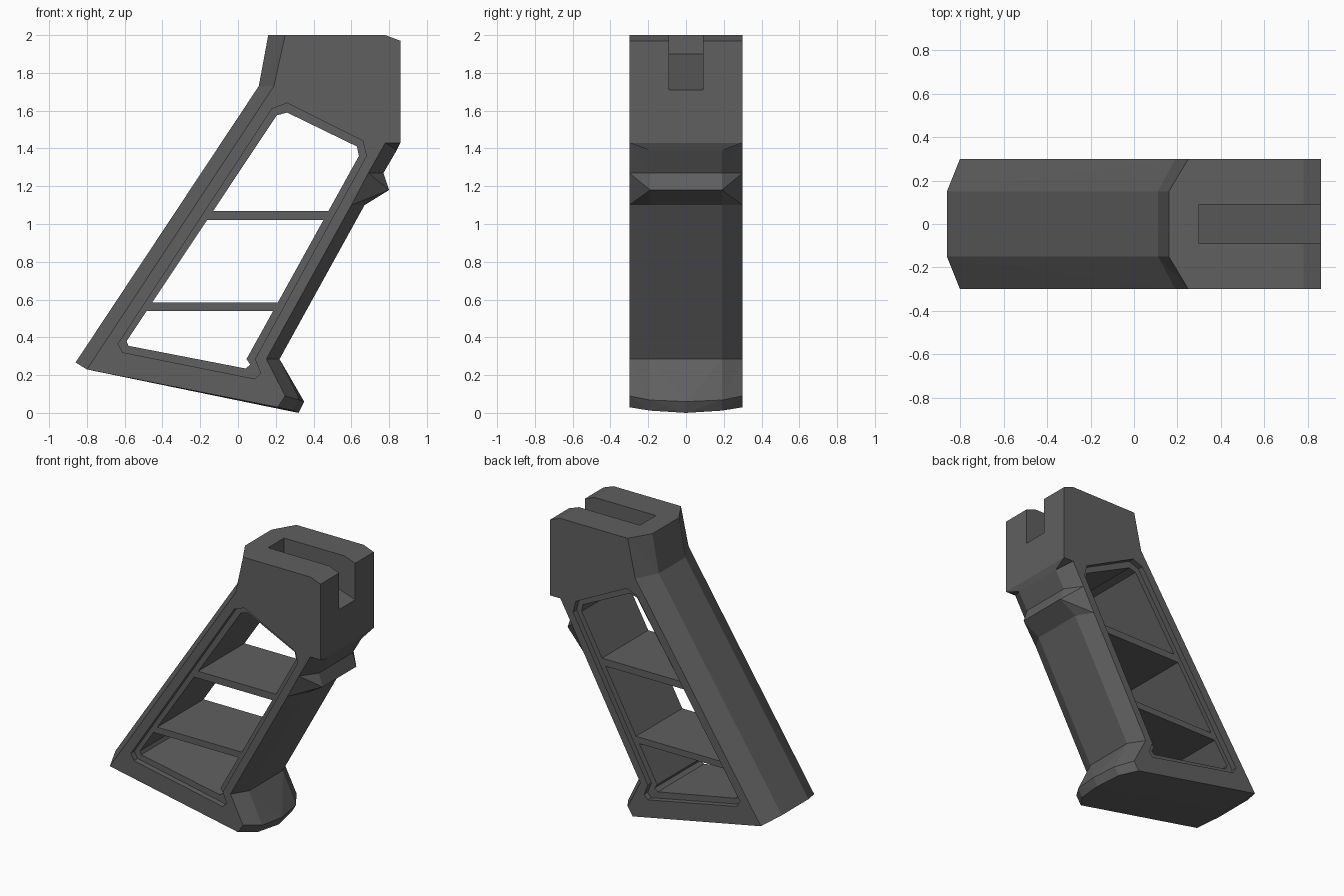
import bpy
import bmesh

if "Cube" in bpy.data.objects:
    bpy.data.objects.remove(bpy.data.objects["Cube"], do_unlink=True)

HALF = 0.30      # half width of the grip
RECESS = 0.26    # half width between the recessed window ledges

grey = bpy.data.materials.new("dark_grey")
grey.use_nodes = True
grey.diffuse_color = (0.115, 0.115, 0.117, 1)
grey.node_tree.nodes["Principled BSDF"].inputs["Base Color"].default_value = grey.diffuse_color


def finish(name, bm):
    bmesh.ops.recalc_face_normals(bm, faces=bm.faces)
    mesh = bpy.data.meshes.new(name)
    bm.to_mesh(mesh)
    bm.free()
    mesh.materials.append(grey)
    obj = bpy.data.objects.new(name, mesh)
    bpy.context.collection.objects.link(obj)
    return obj


def prism(name, outline, y0, y1):
    """Extrude an x-z outline from y0 to y1."""
    bm = bmesh.new()
    face = bm.faces.new([bm.verts.new((x, y0, z)) for x, z in outline])
    ext = bmesh.ops.extrude_face_region(bm, geom=[face])["geom"]
    moved = [v for v in ext if isinstance(v, bmesh.types.BMVert)]
    bmesh.ops.translate(bm, verts=moved, vec=(0, y1 - y0, 0))
    return finish(name, bm)


def cut(target, cutter):
    cutter.hide_render = True
    mod = target.modifiers.new("cut", "BOOLEAN")
    mod.operation = "DIFFERENCE"
    mod.solver = "EXACT"
    mod.object = cutter
    bpy.context.view_layer.objects.active = target
    bpy.ops.object.modifier_apply(modifier=mod.name)
    bpy.data.objects.remove(cutter, do_unlink=True)


# Front edge profiles, top to bottom, at the side and in the middle
front_side = [(.78, 2), (.86, 1.97), (.86, 1.43), (.78, 1.43), (.69, 1.27),
              (.60, 1.10), (.60, 1.10), (.15, .285), (.25, .09), (.21, .03)]
front_mid = [(.78, 2), (.86, 1.97), (.86, 1.43), (.84, 1.39), (.77, 1.27),
             (.80, 1.18), (.67, 1.10), (.22, .285), (.35, .06), (.32, 0)]
front_edge = front_mid[:-2] + [(.325, .068), (.292, .012)]
# Back edge profiles, top to bottom
back_side = [(.25, 2), (.19, 1.73), (-.80, .23)]
back_mid = [(.16, 2), (.11, 1.73), (-.86, .267)]

# Grip body: one half, then mirrored across the middle
bm = bmesh.new()


def column(points, y):
    return [bm.verts.new((x, y, z)) for x, z in points]


fronts = [column(front_side, HALF), column(front_edge, .19), column(front_mid, 0)]
backs = [column(back_side, HALF), column(back_mid, .15), column(back_mid, 0)]
for cols in (fronts, backs):
    for a, b in zip(cols, cols[1:]):
        for i in range(len(a) - 1):
            bm.faces.new((a[i], b[i], b[i + 1]))
            bm.faces.new((a[i], b[i + 1], a[i + 1]))
bm.faces.new(fronts[0] + backs[0][::-1])                                # side
bm.faces.new([c[0] for c in fronts] + [c[0] for c in backs[::-1]])      # top
heel = bm.verts.new((back_side[-1][0], 0, back_side[-1][1]))
bm.faces.new([c[-1] for c in fronts] + [heel, backs[0][-1]])            # base
bm.faces.new([c[-1] for c in backs] + [heel])                           # base bevel
bmesh.ops.remove_doubles(bm, verts=bm.verts, dist=1e-4)
bmesh.ops.mirror(bm, geom=bm.verts[:] + bm.edges[:] + bm.faces[:],
                 axis="Y", merge_dist=1e-4)
bmesh.ops.remove_doubles(bm, verts=bm.verts, dist=1e-4)
bmesh.ops.dissolve_limit(bm, angle_limit=.003, verts=bm.verts, edges=bm.edges)
grip = finish("grip_body", bm)

# Window through the grip, with a shallow ledge on each side
window = [(-.58, .355), (-.59, .38), (.205, 1.575), (.26, 1.59), (.63, 1.41),
          (.64, 1.36), (.045, .285), (.065, .255), (.04, .235)]
ledge = [(-.61, .32), (-.635, .365), (.18, 1.61), (.26, 1.64), (.66, 1.44),
         (.68, 1.36), (.09, .285), (.12, .21), (.09, .18)]
cut(grip, prism("window_cutter", window, -.5, .5))
for side in (-1, 1):
    cut(grip, prism("ledge_cutter", ledge, side * RECESS, side * .5))

# Slot in the top with a sloping floor, open at the front end
slot = [(.30, 2.1), (.30, 1.90), (.86, 1.71), (.96, 1.676), (.96, 2.1)]
cut(grip, prism("slot_cutter", slot, -.09, .09))

# Two level shelves across the window, their ends following its slope
for name, low, high, left, right in (("lower_shelf", .54, .585, -.50, .20),
                                     ("upper_shelf", 1.02, 1.07, -.18, .47)):
    lean = (high - low) * .6
    prism(name, [(left, low), (right, low), (right + lean, high), (left + lean, high)],
          -RECESS, RECESS)
